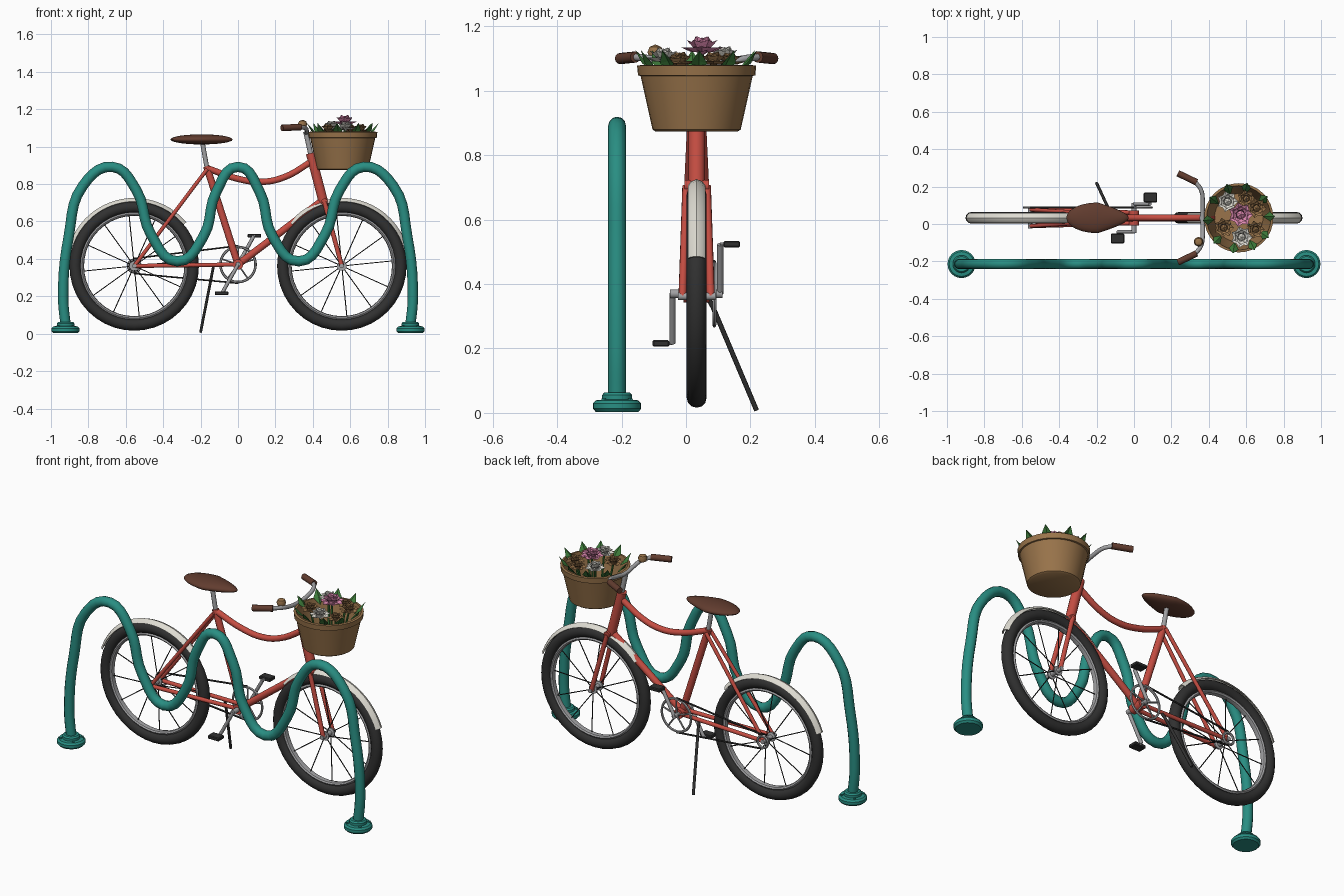
import bpy, bmesh, math, random
from mathutils import Vector, Matrix

if "Cube" in bpy.data.objects:
    bpy.data.objects.remove(bpy.data.objects["Cube"])

random.seed(4)
YC = 0.033                      # bike centre plane
RW, FW = (-0.555, 0.362), (0.555, 0.362)   # wheel hubs (x, z)


def material(name, rgb):
    m = bpy.data.materials.new(name)
    m.diffuse_color = (*rgb, 1)
    m.use_nodes = True
    m.node_tree.nodes["Principled BSDF"].inputs["Base Color"].default_value = m.diffuse_color
    return m


RED = material("frame red", (0.56, 0.075, 0.055))
TEAL = material("rack teal", (0.022, 0.27, 0.225))
BLACK = material("rubber black", (0.03, 0.03, 0.03))
GREY = material("metal grey", (0.36, 0.36, 0.37))
CREAM = material("cream", (0.74, 0.72, 0.65))
BROWN = material("leather brown", (0.12, 0.045, 0.028))
TAN = material("basket tan", (0.32, 0.175, 0.07))
GREEN = material("leaf green", (0.045, 0.19, 0.04))
PINK = material("petal pink", (0.74, 0.25, 0.44))


def finish(ob, mat, angle=40):
    ob.data.materials.clear()
    ob.data.materials.append(mat)
    bpy.ops.object.select_all(action='DESELECT')
    ob.select_set(True)
    bpy.context.view_layer.objects.active = ob
    if angle:
        bpy.ops.object.shade_smooth_by_angle(angle=math.radians(angle))
    return ob


def from_bm(name, bm, mat, angle=40, normals=True):
    if normals:
        bmesh.ops.recalc_face_normals(bm, faces=bm.faces)
    me = bpy.data.meshes.new(name)
    bm.to_mesh(me)
    bm.free()
    ob = bpy.data.objects.new(name, me)
    bpy.context.collection.objects.link(ob)
    return finish(ob, mat, angle)


def tube(name, pts, r, mat, sides=3, smooth=False, res=6):
    """Round tube through points, straight or smoothly curved."""
    cu = bpy.data.curves.new(name, 'CURVE')
    cu.dimensions = '3D'
    cu.bevel_depth, cu.bevel_resolution, cu.use_fill_caps = r, sides, True
    cu.resolution_u = res
    sp = cu.splines.new('BEZIER' if smooth else 'POLY')
    if smooth:
        sp.bezier_points.add(len(pts) - 1)
        for b, p in zip(sp.bezier_points, pts):
            b.co = p
            b.handle_left_type = b.handle_right_type = 'AUTO'
    else:
        sp.points.add(len(pts) - 1)
        for b, p in zip(sp.points, pts):
            b.co = (*p, 1)
    ob = bpy.data.objects.new(name, cu)
    bpy.context.collection.objects.link(ob)
    bpy.ops.object.select_all(action='DESELECT')
    ob.select_set(True)
    bpy.context.view_layer.objects.active = ob
    bpy.ops.object.convert(target='MESH')
    return finish(bpy.context.view_layer.objects.active, mat, 50)


def lathe(name, prof, c, mat, axis='Z', n=32, a0=0, a1=360, loop=False):
    """Turn an (r, h) profile about a vertical or sideways axis."""
    bm = bmesh.new()
    full = a1 - a0 == 360
    rings = []
    for i in range(n if full else n + 1):
        t = math.radians(a0 + (a1 - a0) * i / n)
        ring = []
        for r, h in prof:
            x, s = r * math.cos(t), r * math.sin(t)
            ring.append(bm.verts.new(Vector(c) + Vector((x, s, h) if axis == 'Z' else (x, h, s))))
        rings.append(ring)
    k = len(prof)
    for i in range(n):
        a, b = rings[i], rings[(i + 1) % len(rings)]
        for j in range(k if loop else k - 1):
            q = (j + 1) % k
            bm.faces.new((a[j], a[q], b[q], b[j]))
    if loop and not full:
        bm.faces.new(rings[0])
        bm.faces.new(rings[-1])
    bmesh.ops.remove_doubles(bm, verts=bm.verts, dist=1e-5)
    return from_bm(name, bm, mat)


def ring(R, r, n=10, hs=1):
    return [(R + r * math.cos(2 * math.pi * i / n), hs * r * math.sin(2 * math.pi * i / n)) for i in range(n)]


def box(name, c, size, mat, rot=0):
    bm = bmesh.new()
    bmesh.ops.create_cube(bm, size=1, matrix=Matrix.Translation(c) @ Matrix.Rotation(rot, 4, 'Y') @ Matrix.Diagonal((*size, 1)))
    bmesh.ops.bevel(bm, geom=bm.edges[:], offset=0.004, segments=1, affect='EDGES')
    return from_bm(name, bm, mat, 30)


# wave bike rack
half = [(0.92, 0.03), (0.935, 0.2), (0.905, 0.52), (0.83, 0.79), (0.672, 0.892), (0.545, 0.77),
        (0.465, 0.53), (0.325, 0.387), (0.185, 0.52), (0.115, 0.76)]
path = [(-x, z) for x, z in half] + [(0, 0.892)] + [(x, z) for x, z in reversed(half)]
tube("wave_rack", [(x, -0.214, z) for x, z in path], 0.0275, TEAL, 4, True, 5)
for s in (-1, 1):
    lathe("rack_foot", [(0, 0), (0.066, 0), (0.075, 0.01), (0.075, 0.026), (0.066, 0.036), (0.047, 0.038),
                        (0.047, 0.052), (0.04, 0.06), (0, 0.06)], (s * 0.922, -0.214, 0.003), TEAL, n=24)
    for k in range(4):
        a = math.pi / 4 + k * math.pi / 2
        lathe("foot_bolt", [(0, 0), (0.008, 0), (0.008, 0.008), (0, 0.008)],
              (s * 0.922 + 0.058 * math.cos(a), -0.214 + 0.058 * math.sin(a), 0.037), TEAL, n=6)

# wheels with rims, spokes, hubs and mudguards
for (hx, hz), label, a0 in ((RW, "rear", 40), (FW, "front", 20)):
    c = (hx, YC, hz)
    lathe(label + "_tyre", ring(0.315, 0.031, 12), c, BLACK, 'Y', 40, loop=True)
    lathe(label + "_rim", ring(0.279, 0.011, 8, 1.7), c, GREY, 'Y', 40, loop=True)
    lathe(label + "_hub", [(0, -0.058), (0.012, -0.058), (0.012, -0.03), (0.026, -0.03), (0.026, -0.022), (0.014, -0.018),
                           (0.014, 0.018), (0.026, 0.022), (0.026, 0.03), (0.012, 0.03), (0.012, 0.058), (0, 0.058)],
          c, GREY, 'Y', 14)
    for k in range(12):
        a = 2 * math.pi * k / 12 + 0.1
        y = YC + (0.025 if k % 2 else -0.025)
        tube(label + "_spoke", [(hx + 0.02 * math.cos(a), y, hz + 0.02 * math.sin(a)),
                                (hx + 0.275 * math.cos(a), YC, hz + 0.275 * math.sin(a))], 0.0028, BLACK, 1)
    lathe(label + "_mudguard", [(0.345, -0.027), (0.357, -0.018), (0.364, 0), (0.357, 0.018), (0.345, 0.027),
                                (0.343, 0.023), (0.353, 0.015), (0.359, 0), (0.353, -0.015), (0.343, -0.023)],
          c, CREAM, 'Y', 20, a0, a0 + 120, True)

# frame
P = lambda x, z, y=0: (x, YC + y, z)
tube("seat_tube", [P(0, 0.37), P(-0.168, 0.895)], 0.019, RED, 4)
tube("top_tube", [P(-0.165, 0.885), P(0, 0.828), P(0.13, 0.812), P(0.25, 0.838), P(0.40, 0.925)], 0.017, RED, 4, True)
tube("down_tube", [P(0, 0.37), P(0.455, 0.715)], 0.019, RED, 4)
tube("head_tube", [P(0.388, 0.965), P(0.46, 0.69)], 0.026, RED, 5)
tube("bottom_bracket", [P(0, 0.37, -0.04), P(0, 0.37, 0.04)], 0.028, RED, 5)
tube("fork_crown", [P(0.462, 0.705, -0.038), P(0.462, 0.705, 0.038)], 0.018, RED, 4)
for s in (-1, 1):
    tube("fork_blade", [P(0.462, 0.705, s * 0.032), P(*FW, s * 0.044)], 0.0125, RED)
    tube("chain_stay", [P(0, 0.37, s * 0.028), P(*RW, s * 0.044)], 0.0115, RED)
    tube("seat_stay", [P(-0.165, 0.88, s * 0.02), P(*RW, s * 0.044)], 0.0105, RED)

# seat post and saddle
tube("seat_post", [P(-0.165, 0.88), P(-0.19, 1.02)], 0.0125, GREY, 4)
bm = bmesh.new()
bmesh.ops.create_uvsphere(bm, u_segments=24, v_segments=12, radius=1)
for v in bm.verts:
    x, y, z = v.co
    w = 0.082 * (1 - 0.42 * max(x, 0) ** 0.8 if x > 0 else 1)
    v.co = P(-0.195 + 0.167 * x, 1.038 + (0.028 if z > 0 else 0.026) * z, y * w)
from_bm("saddle", bm, BROWN, 60)

# stem, handlebar, grips and bell
tube("stem", [P(0.39, 0.955), P(0.362, 1.08)], 0.0135, GREY, 4)
bar = [(0.325, 0.195, 1.105), (0.358, 0.15, 1.1), (0.368, 0.08, 1.085)]
tube("handlebar", [P(x, z, -y) for x, y, z in bar] + [P(0.365, 1.075)] + [P(x, z, y) for x, y, z in reversed(bar)],
     0.0115, GREY, 3, True)
for s in (-1, 1):
    tube("grip", [P(0.335, 1.105, s * 0.19), P(0.235, 1.1, s * 0.238)], 0.0175, BROWN, 4)
lathe("bell", [(0, -0.022), (0.02, -0.016), (0.025, 0), (0.019, 0.016), (0, 0.024)], (0.345, -0.095, 1.12), TAN, n=14)

# chainring, chain, cranks and pedals
lathe("chainring", ring(0.094, 0.007, 6), P(0, 0.37, 0.055), GREY, 'Y', 32, loop=True)
lathe("sprocket", ring(0.033, 0.007, 6), P(*RW, 0.055), GREY, 'Y', 18, loop=True)
for k in range(5):
    a = 2 * math.pi * k / 5 + 0.3
    tube("chainring_arm", [P(0, 0.37, 0.055), P(0.092 * math.cos(a), 0.37 + 0.092 * math.sin(a), 0.055)], 0.005, GREY, 1)
for s in (-1, 1):
    tube("chain_run", [P(RW[0], RW[1] + s * 0.04, 0.055), P(0, 0.37 + s * 0.1, 0.055)], 0.005, BLACK, 1)
    yo = 0.073 if s > 0 else -0.075
    tube("crank", [P(0, 0.37, yo), P(s * 0.085, 0.37 + s * 0.153, yo)], 0.01, GREY, 2)
    tube("pedal_axle", [P(s * 0.087, 0.37 + s * 0.154, yo), P(s * 0.087, 0.37 + s * 0.154, yo + s * 0.03)], 0.006, GREY, 1)
    box("pedal", P(s * 0.088, 0.37 + s * 0.154, yo + s * 0.036), (0.072, 0.052, 0.02), BLACK)
tube("crank_axle", [P(0, 0.37, -0.082), P(0, 0.37, 0.08)], 0.014, GREY, 3)

# kickstand
tube("kickstand", [P(-0.13, 0.365, 0.03), P(-0.137, 0.33, 0.05), P(-0.2, 0.008, 0.186)], 0.008, BLACK, 2)

# flower basket
BX = 0.56
lathe("basket", [(0, 0), (0.128, 0), (0.137, 0.006), (0.174, 0.172), (0.182, 0.174), (0.185, 0.204), (0.172, 0.206),
                 (0.166, 0.17), (0.13, 0.015), (0, 0.015)], (BX, YC, 0.874), TAN, n=32)


def blade(bm, base, direction, side, up, length, width, bend):
    """One pointed petal or leaf, creased along the middle."""
    mid = base + direction * length * 0.5 + up * bend
    tip = base + direction * length
    v = [bm.verts.new(p) for p in (base, mid + side * width / 2, tip, mid - side * width / 2, mid - up * width * 0.2)]
    for i in range(4):
        bm.faces.new((v[i], v[(i + 1) % 4], v[4]))


# leaves round the rim
bm = bmesh.new()
for k in range(10):
    a = 2 * math.pi * (k + 0.3 * random.random()) / 10
    out, side = Vector((math.cos(a), math.sin(a), 0)), Vector((-math.sin(a), math.cos(a), 0))
    d = (out * 0.75 + Vector((0, 0, 0.85))).normalized()
    up = side.cross(d)
    blade(bm, Vector((BX, YC, 1.055)) + out * 0.13, d, side, up, 0.095, 0.052, 0.008)
from_bm("rim_leaves", bm, GREEN, 0, False)

# layered blooms on stalks
for fx, fy, fz, r, mat in ((0.57, 0.05, 1.125, 0.068, PINK), (0.5, 0.12, 1.1, 0.058, CREAM), (0.575, -0.07, 1.095, 0.06, CREAM),
                           (0.655, 0.085, 1.085, 0.055, TAN), (0.48, -0.02, 1.085, 0.055, TAN), (0.6, 0.135, 1.085, 0.05, TAN),
                           (0.65, -0.03, 1.08, 0.05, TAN)):
    bm = bmesh.new()
    for layer, (n, tilt, ln) in enumerate(((7, 0.2, 1.0), (6, 0.6, 0.85), (4, 1.0, 0.7))):
        for k in range(n):
            a = 2 * math.pi * k / n + layer * 0.45
            out, side = Vector((math.cos(a), math.sin(a), 0)), Vector((-math.sin(a), math.cos(a), 0))
            d = out * math.cos(tilt) + Vector((0, 0, math.sin(tilt)))
            blade(bm, Vector((fx, fy, fz - 0.004 + layer * 0.004)), d, side, d.cross(side), r * ln, r * 1.0, 0.006)
    core = bmesh.ops.create_icosphere(bm, subdivisions=1, radius=r * 0.42, matrix=Matrix.Translation((fx, fy, fz + 0.012)))
    from_bm("bloom", bm, mat, 0, False)
    tube("stalk", [(BX + (fx - BX) * 0.6, YC + (fy - YC) * 0.6, 0.885), (fx, fy, fz)], 0.006, GREEN, 1)
